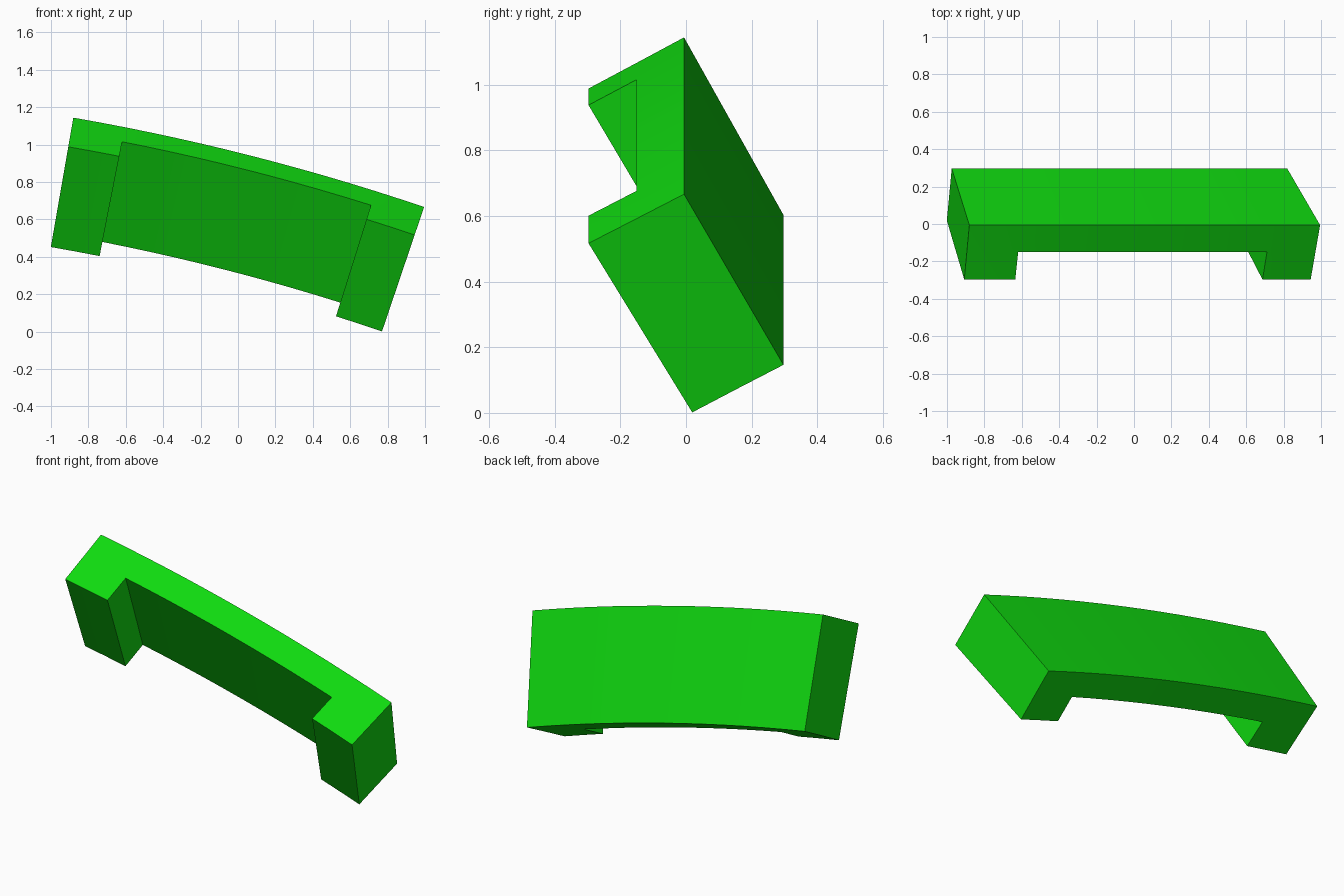
import bpy, bmesh, math

cube = bpy.data.objects.get("Cube")
if cube:
    bpy.data.objects.remove(cube, do_unlink=True)

# Arc that the bracket follows, turning about an axis parallel to y
RADIUS, CENTRE_X, CENTRE_Z = 12.57, -3.035, -11.24
START, LEG_A, LEG_B, END = 9.87, 11.15, 17.45, 18.70   # degrees from vertical
# Cross-section as (y, depth below the outer radius)
WALL = [(-0.006, 0.0), (-0.151, 0.079), (0.158, 0.625), (0.297, 0.549)]
FOOT = [(-0.297, 0.158), (0.019, 0.702)]


def place(angle, point):
    a, r = math.radians(angle), RADIUS - point[1]
    return (CENTRE_X + r * math.sin(a), point[0], CENTRE_Z + r * math.cos(a))


def steps(a, b, n):
    return [a + (b - a) * i / n for i in range(n)]


angles = steps(START, LEG_A, 2) + steps(LEG_A, LEG_B, 10) + steps(LEG_B, END, 2) + [END]
bm = bmesh.new()
wall = [[bm.verts.new(place(a, p)) for p in WALL] for a in angles]
foot = [[bm.verts.new(place(a, p)) for p in FOOT]
        if a <= LEG_A + 1e-4 or a >= LEG_B - 1e-4 else None for a in angles]

# Curved wall with a thicker foot at each end
for i in range(len(angles) - 1):
    w, v = wall[i], wall[i + 1]
    for j, k in ((0, 1), (2, 3), (3, 0)):
        bm.faces.new((w[j], w[k], v[k], v[j]))
    if foot[i] and foot[i + 1]:
        ring, nxt = [w[1], *foot[i], w[2]], [v[1], *foot[i + 1], v[2]]
    else:
        ring, nxt = [w[1], w[2]], [v[1], v[2]]
    for j in range(len(ring) - 1):
        bm.faces.new((ring[j], ring[j + 1], nxt[j + 1], nxt[j]))

# Flat ends and the inner sides of the feet
for i in (0, -1):
    w, f = wall[i], foot[i]
    bm.faces.new((w[0], w[1], f[0], f[1], w[2], w[3]))
for i in (2, 12):
    bm.faces.new((wall[i][1], foot[i][0], foot[i][1], wall[i][2]))
bmesh.ops.recalc_face_normals(bm, faces=bm.faces)

mesh = bpy.data.meshes.new("curved_bracket")
bm.to_mesh(mesh)
bm.free()
bracket = bpy.data.objects.new("curved_bracket", mesh)
bpy.context.collection.objects.link(bracket)

# Single bright green
green = bpy.data.materials.new("bright_green")
green.use_nodes = True
colour = (0.005, 0.70, 0.005, 1.0)
green.diffuse_color = colour
for node in green.node_tree.nodes:
    if node.type == 'BSDF_PRINCIPLED':
        node.inputs["Base Color"].default_value = colour
mesh.materials.append(green)

bpy.ops.object.select_all(action='DESELECT')
bracket.select_set(True)
bpy.context.view_layer.objects.active = bracket
bpy.ops.object.shade_smooth_by_angle(angle=math.radians(30))
